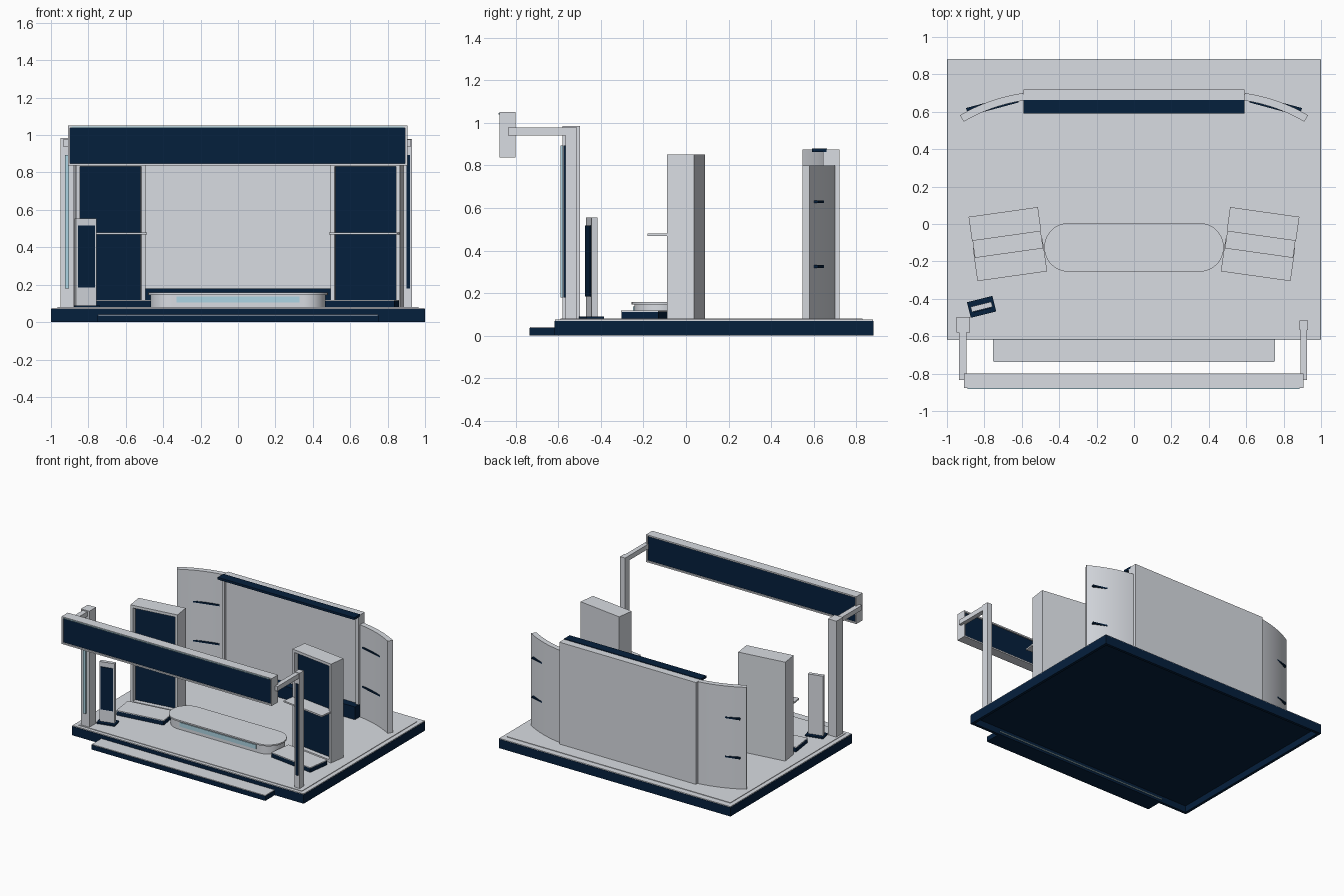
import bpy, bmesh, math
from mathutils import Matrix, Vector

cube = bpy.data.objects.get("Cube")
if cube:
    bpy.data.objects.remove(cube, do_unlink=True)


def material(name, rgb):
    m = bpy.data.materials.new(name)
    m.use_nodes = True
    m.diffuse_color = (*rgb, 1)
    m.node_tree.nodes["Principled BSDF"].inputs["Base Color"].default_value = (*rgb, 1)
    return m


GREY = material("pale grey", (0.69, 0.715, 0.76))
NAVY = material("navy", (0.0015, 0.014, 0.046))
BLUE = material("light blue", (0.42, 0.66, 0.77))
WORLD = Matrix.Identity(4)


def finish(name, bm, mats, matrix=WORLD):
    bmesh.ops.recalc_face_normals(bm, faces=bm.faces)
    mesh = bpy.data.meshes.new(name)
    bm.to_mesh(mesh)
    bm.free()
    for m in mats:
        mesh.materials.append(m)
    ob = bpy.data.objects.new(name, mesh)
    bpy.context.collection.objects.link(ob)
    ob.matrix_world = matrix
    return ob


def box(name, x, y, z, mat, frame=WORLD, insets=(), margin=0.03, depth=0.01):
    """Box spanning the x, y, z ranges; faces along insets get a recessed navy panel."""
    size = [r[1] - r[0] for r in (x, y, z)]
    mid = [(r[1] + r[0]) / 2 for r in (x, y, z)]
    bm = bmesh.new()
    bmesh.ops.create_cube(bm, size=1)
    bmesh.ops.scale(bm, vec=size, verts=bm.verts)
    bm.normal_update()
    for d in insets:
        d = Vector(d)
        face = max(bm.faces, key=lambda f: f.normal.dot(d) + f.calc_center_median().dot(d))
        bmesh.ops.inset_region(bm, faces=[face], thickness=margin)
        inner = bmesh.ops.extrude_discrete_faces(bm, faces=[face])["faces"][0]
        bmesh.ops.translate(bm, vec=-d * depth, verts=inner.verts)
        inner.material_index = 1
        bm.normal_update()
    return finish(name, bm, [mat, NAVY], frame @ Matrix.Translation(mid))


def prism(name, outline, z, mat):
    """Extrude a plan outline between two heights."""
    bm = bmesh.new()
    face = bm.faces.new([bm.verts.new((px, py, z[0])) for px, py in outline])
    top = bmesh.ops.extrude_face_region(bm, geom=[face])["geom"]
    verts = [g for g in top if isinstance(g, bmesh.types.BMVert)]
    bmesh.ops.translate(bm, vec=(0, 0, z[1] - z[0]), verts=verts)
    ob = finish(name, bm, [mat])
    bpy.ops.object.select_all(action="DESELECT")
    ob.select_set(True)
    bpy.context.view_layer.objects.active = ob
    bpy.ops.object.shade_smooth_by_angle(angle=math.radians(30))
    return ob


def turned(x, y, degrees):
    return Matrix.Translation((x, y, 0)) @ Matrix.Rotation(math.radians(degrees), 4, "Z")


FRONT, BACK, BOTTOM = (0, -1, 0), (0, 1, 0), (0, 0, -1)

# Hollow platform with floor and front step
box("platform", (-1, 1), (-0.618, 0.88), (0, 0.07), NAVY, WORLD, [BOTTOM], 0.03, 0.05)
box("under_light", (-0.75, 0.75), (-0.589, -0.582), (0.012, 0.02), BLUE)
box("floor_edge", (-0.998, 0.998), (-0.616, 0.878), (0.07, 0.076), GREY)
box("floor", (-0.965, 0.965), (-0.59, 0.83), (0.076, 0.08), GREY)
box("step", (-0.75, 0.75), (-0.735, -0.617), (0, 0.036), NAVY)
box("step_tread", (-0.748, 0.748), (-0.733, -0.617), (0.036, 0.041), GREY)

# Back wall with its end strips, plinth and canopy
box("back_wall", (-0.59, 0.59), (0.66, 0.72), (0.08, 0.875), GREY)
box("wall_plinth", (-0.59, 0.59), (0.6, 0.66), (0.08, 0.18), NAVY)
box("wall_canopy", (-0.59, 0.59), (0.592, 0.662), (0.862, 0.88), NAVY)

# Curved wings (the model's right one is taller) with thin through shelves
RADIUS, START, END = 0.886, math.radians(8), math.radians(30.8)
for side, label, top in ((-1, "right", 0.875), (1, "left", 0.8)):
    strip = sorted((side * 0.565, side * 0.59))
    box(label + "_wall_strip", strip, (0.643, 0.66), (0.18, 0.862), GREY)
    cx, cy = 0.59 - RADIUS * math.sin(START), 0.68 - RADIUS * math.cos(START)
    angles = [START + (END - START) * i / 16 for i in range(17)]
    outer = [(a, RADIUS + 0.02) for a in angles]
    inner = [(a, RADIUS - 0.02) for a in reversed(angles)]
    outline = [(side * (cx + r * math.sin(a)), cy + r * math.cos(a)) for a, r in outer + inner]
    prism(label + "_wing", outline, (0.08, top), GREY)
    for level, z in (("lower", 0.325), ("upper", 0.63)):
        box(f"{label}_{level}_wing_shelf", (-0.14, 0.14), (-0.022, 0.022), (z - 0.006, z + 0.006),
            NAVY, turned(side * 0.757, 0.635, -side * 15))

    # Angled display cabinets
    frame = turned(side * 0.69, 0, -side * 8)
    box(label + "_cabinet", (-0.187, 0.187), (-0.065, 0.065), (0.08, 0.852), GREY, frame,
        [FRONT], 0.03, 0.035)
    box(label + "_cabinet_shelf", (-0.184, 0.184), (-0.157, -0.035), (0.468, 0.48), GREY, frame)
    box(label + "_cabinet_base", (-0.187, 0.187), (-0.28, -0.105), (0.08, 0.112), NAVY, frame)
    box(label + "_cabinet_base_top", (-0.188, 0.188), (-0.282, -0.104), (0.112, 0.118), GREY, frame)


# Rounded counter
def stadium(half, radius, y):
    pts = []
    for s in (1, -1):
        for i in range(25):
            a = math.pi * i / 24 - math.pi / 2
            pts.append((s * (half + radius * math.cos(a)), y + s * radius * math.sin(a)))
    return pts


prism("counter_body", stadium(0.35, 0.118, -0.125), (0.08, 0.146), GREY)
prism("counter_top", stadium(0.35, 0.13, -0.125), (0.146, 0.157), GREY)
box("counter_light", (-0.33, 0.33), (-0.248, -0.242), (0.105, 0.138), BLUE)

# Free-standing screen
kiosk = turned(-0.815, -0.443, 14)
box("kiosk_base", (-0.07, 0.07), (-0.043, 0.043), (0.08, 0.09), NAVY, kiosk)
box("kiosk_body", (-0.057, 0.057), (-0.014, 0.014), (0.09, 0.555), GREY, kiosk)
box("kiosk_screen", (-0.046, 0.046), (-0.02, -0.013), (0.185, 0.517), NAVY, kiosk)

# Posts and arms carrying the overhead sign
box("right_post", (-0.95, -0.878), (-0.58, -0.497), (0.08, 0.985), GREY)
box("right_post_light", (-0.925, -0.903), (-0.589, -0.58), (0.18, 0.893), BLUE)
box("left_post", (0.886, 0.93), (-0.567, -0.515), (0.08, 0.98), GREY)
box("left_post_panel", (0.9, 0.919), (-0.575, -0.566), (0.18, 0.893), NAVY)
box("right_arm", (-0.935, -0.895), (-0.835, -0.575), (0.94, 0.977), GREY)
box("left_arm", (0.89, 0.925), (-0.835, -0.56), (0.94, 0.977), GREY)
box("sign", (-0.91, 0.905), (-0.877, -0.8), (0.836, 1.05), GREY, WORLD, [FRONT, BACK], 0.016, 0.01)
box("sign_light", (-0.89, 0.885), (-0.881, -0.876), (1.038, 1.046), BLUE)
